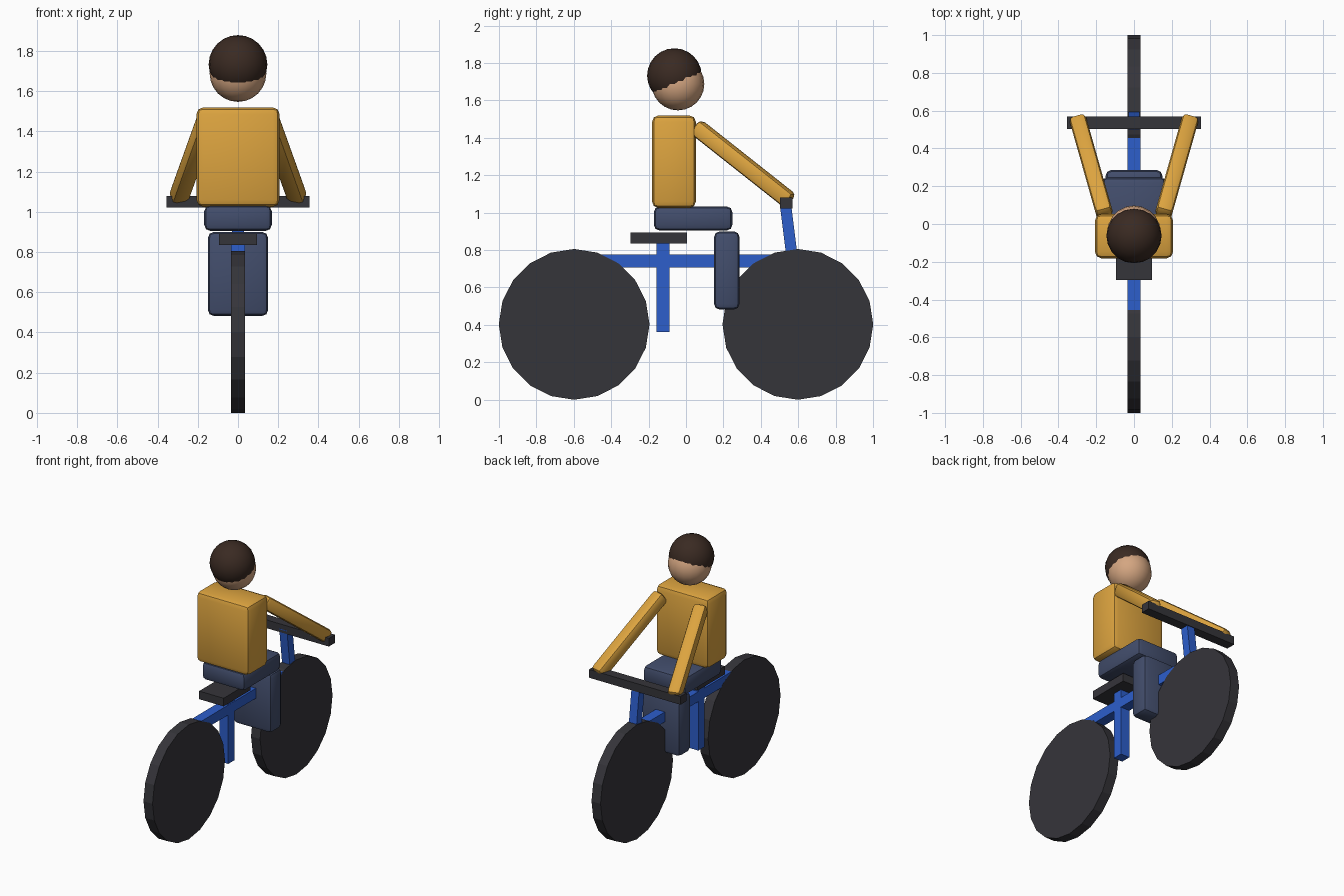
import bpy, math
from mathutils import Vector

if "Cube" in bpy.data.objects:
    bpy.data.objects.remove(bpy.data.objects["Cube"])


def material(name, rgb):
    m = bpy.data.materials.new(name)
    m.diffuse_color = (*rgb, 1)
    m.use_nodes = True
    m.node_tree.nodes["Principled BSDF"].inputs["Base Color"].default_value = m.diffuse_color
    return m


RUBBER = material("dark grey", (0.036, 0.035, 0.042))
BLUE = material("frame blue", (0.026, 0.112, 0.60))
SHIRT = material("shirt yellow", (0.72, 0.37, 0.05))
TROUSERS = material("trouser blue", (0.055, 0.075, 0.15))
SKIN = material("skin", (0.66, 0.38, 0.22))
HAIR = material("hair brown", (0.042, 0.023, 0.016))


def finish(ob, name, mat, bevel=0):
    ob.name = name
    ob.data.materials.append(mat)
    bpy.ops.object.transform_apply(location=False, rotation=False, scale=True)
    if bevel:
        b = ob.modifiers.new("round", "BEVEL")
        b.width, b.segments = bevel, 2
        bpy.ops.object.modifier_apply(modifier="round")
        bpy.ops.object.shade_smooth_by_angle(angle=math.radians(30))
    return ob


def box(name, lo, hi, mat, bevel=0):
    lo, hi = Vector(lo), Vector(hi)
    bpy.ops.mesh.primitive_cube_add(size=1, location=(lo + hi) / 2)
    ob = bpy.context.object
    ob.scale = hi - lo
    return finish(ob, name, mat, bevel)


def beam(name, a, b, width, mat, bevel=0):
    a, b = Vector(a), Vector(b)
    bpy.ops.mesh.primitive_cube_add(size=1, location=(a + b) / 2)
    ob = bpy.context.object
    ob.scale = (width, width, (b - a).length)
    d = b - a
    # keep the beam's side faces upright: local x stays horizontal
    z = d.normalized()
    x = Vector((0, 1, 0)).cross(z) if abs(z.y) < 0.01 else Vector((z.y, -z.x, 0)).normalized()
    y = z.cross(x)
    from mathutils import Matrix
    ob.rotation_euler = Matrix((x, y, z)).transposed().to_euler()
    return finish(ob, name, mat, bevel)


def ball(name, centre, r, mat):
    bpy.ops.mesh.primitive_uv_sphere_add(segments=20, ring_count=12, radius=r, location=centre)
    ob = finish(bpy.context.object, name, mat)
    bpy.ops.object.shade_smooth()
    return ob


# wheels: solid 20-sided discs
for name, y in (("rear_wheel", -0.598), ("front_wheel", 0.598)):
    bpy.ops.mesh.primitive_cylinder_add(vertices=20, radius=0.403, depth=0.0704,
                                        location=(0, y, 0.403), rotation=(0, math.pi / 2, 0))
    finish(bpy.context.object, name, RUBBER)

# frame
box("top_bar", (-0.035, -0.6, 0.707), (0.035, 0.6, 0.777), BLUE)
box("seat_post", (-0.0345, -0.158, 0.362), (0.0345, -0.088, 0.85), BLUE)
beam("steering_stem", (0, 0.60, 0.50), (0, 0.531, 1.05), 0.06, BLUE)
box("seat", (-0.095, -0.296, 0.836), (0.095, 0.006, 0.893), RUBBER)
box("handlebar", (-0.356, 0.502, 1.022), (0.356, 0.57, 1.08), RUBBER)

# rider
box("torso", (-0.207, -0.182, 1.025), (0.207, 0.053, 1.52), SHIRT, 0.035)
box("thighs", (-0.168, -0.172, 0.905), (0.168, 0.248, 1.033), TROUSERS, 0.03)
box("lower_legs", (-0.15, 0.15, 0.482), (0.15, 0.286, 0.9), TROUSERS, 0.03)
for name, s in (("left_arm", -1), ("right_arm", 1)):
    beam(name, (s * 0.155, 0.052, 1.461), (s * 0.298, 0.557, 1.062), 0.09, SHIRT, 0.024)

# head, with the hair as an overlapping ball set up and back
ball("head", (0, -0.043, 1.688), 0.141, SKIN)
ball("hair", (0, -0.062, 1.733), 0.146, HAIR)
